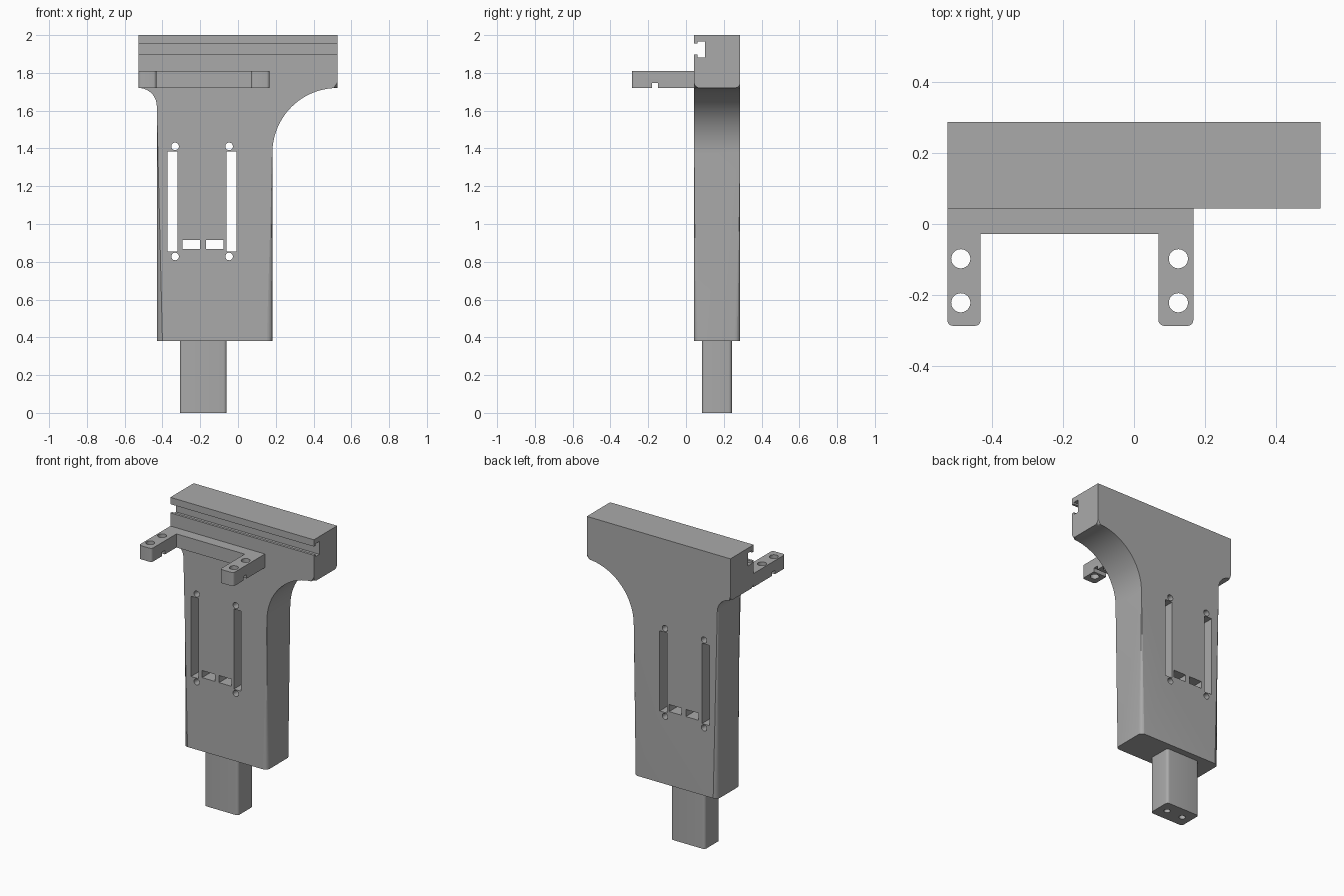
import bpy, bmesh, math

if "Cube" in bpy.data.objects:
    bpy.data.objects.remove(bpy.data.objects["Cube"])

grey = bpy.data.materials.new("plain_grey")
grey.diffuse_color = (0.4, 0.4, 0.4, 1)
grey.use_nodes = True
grey.node_tree.nodes["Principled BSDF"].inputs["Base Color"].default_value = grey.diffuse_color


def prism(bm, pts, axis, lo, hi):
    """Extrude a 2D profile along an axis."""
    def place(p, t):
        return {'x': (t, p[0], p[1]), 'y': (p[0], t, p[1]), 'z': (p[0], p[1], t)}[axis]
    a = [bm.verts.new(place(p, lo)) for p in pts]
    b = [bm.verts.new(place(p, hi)) for p in pts]
    bm.faces.new(a)
    bm.faces.new(b[::-1])
    n = len(pts)
    for i in range(n):
        bm.faces.new((a[i], b[i], b[(i + 1) % n], a[(i + 1) % n]))


def rect(x0, x1, y0, y1):
    return [(x0, y0), (x1, y0), (x1, y1), (x0, y1)]


def arc(cx, cy, r, a0, a1, n):
    return [(cx + r * math.cos(math.radians(a0 + (a1 - a0) * i / n)),
             cy + r * math.sin(math.radians(a0 + (a1 - a0) * i / n))) for i in range(n + 1)]


def circle(cx, cy, r):
    return arc(cx, cy, r, 0, 360, 32)[:-1]


def round_edges(bm, test, r, segs):
    edges = [e for e in bm.edges if test(e.verts[0].co, e.verts[1].co)]
    bmesh.ops.bevel(bm, geom=edges, offset=r, segments=segs, profile=0.5,
                    affect='EDGES', clamp_overlap=False)


def finish(name, bm):
    bmesh.ops.recalc_face_normals(bm, faces=bm.faces[:])
    me = bpy.data.meshes.new(name)
    bm.to_mesh(me)
    bm.free()
    me.materials.append(grey)
    ob = bpy.data.objects.new(name, me)
    bpy.context.collection.objects.link(ob)
    return ob


def cut(ob, cutter_bm):
    cutter = finish(ob.name + "_cutter", cutter_bm)
    cutter.hide_render = True
    mod = ob.modifiers.new("cut", 'BOOLEAN')
    mod.operation = 'DIFFERENCE'
    mod.solver = 'EXACT'
    mod.object = cutter
    bpy.ops.object.select_all(action='DESELECT')
    bpy.context.view_layer.objects.active = ob
    ob.select_set(True)
    bpy.ops.object.modifier_apply(modifier=mod.name)
    bpy.data.objects.remove(cutter)
    bpy.ops.object.shade_smooth_by_angle(angle=math.radians(30))


W, Y0, Y1 = 0.526, 0.043, 0.287        # half width, body front and back
L, R, ZB, ZH = -0.43, 0.182, 0.38, 1.72  # column sides, its base, head underside

# Body: wide head flowing into a column with concave arcs
rl, rr = L + W, W - R
profile = ([(-W, 2), (-W, ZH)] + arc(-W, ZH - rl, rl, 90, 0, 16)[1:] + [(L, ZB), (R, ZB)]
           + arc(W, ZH - rr, rr, 180, 90, 28) + [(W, 2)])
bm = bmesh.new()
prism(bm, profile, 'y', Y0, Y1)


def column_edge(a, b):
    same_y = abs(a.y - b.y) < 1e-5
    below = max(a.z, b.z) < ZH + 1e-4
    base = max(a.z, b.z) < ZB + 1e-4
    return same_y and below and not base


round_edges(bm, column_edge, 0.03, 6)
body = finish("body", bm)

# Body openings: long slots, screw holes, small windows and the T-groove
cb = bmesh.new()
for x0, x1, hx in ((-0.374, -0.319, -0.333), (-0.061, -0.008, -0.047)):
    prism(cb, rect(x0, x1, 0.854, 1.385), 'y', 0, 0.35)
    for hz in (0.828, 1.411):
        prism(cb, circle(hx, hz, 0.02), 'y', 0, 0.35)
for x0, x1 in ((-0.293, -0.2), (-0.169, -0.077)):
    prism(cb, rect(x0, x1, 0.868, 0.915), 'y', 0, 0.35)
prism(cb, [(0, 1.897), (0.06, 1.897), (0.06, 1.882), (0.1, 1.882),
           (0.1, 1.967), (0.06, 1.967), (0.06, 1.955), (0, 1.955)], 'x', -0.6, 0.6)
cut(body, cb)

# Bracket: U-shaped, with drilled arms and a groove underneath
bm = bmesh.new()
yf, yi, yb = -0.287, -0.028, 0.046
prism(bm, [(-W, yb), (-W, yf), (-0.432, yf), (-0.432, yi),
           (0.069, yi), (0.069, yf), (0.167, yf), (0.167, yb)], 'z', ZH, 1.81)
round_edges(bm, lambda a, b: max(a.y, b.y) < yf + 1e-4 and abs(a.z - b.z) > 0.05, 0.016, 5)
bracket = finish("bracket", bm)
cb = bmesh.new()
for x in (-0.488, 0.125):
    for y in (-0.098, -0.222):
        prism(cb, circle(x, y, 0.027), 'z', 1.6, 1.9)
prism(cb, rect(-0.18, -0.147, 1.65, 1.746), 'x', -0.6, 0.3)
cut(bracket, cb)

# Tenon: foot post with two blind holes in its end
bm = bmesh.new()
prism(bm, rect(-0.308, -0.06, 0.085, 0.243), 'z', 0, ZB)
round_edges(bm, lambda a, b: abs(a.z - b.z) > 0.1, 0.018, 5)
tenon = finish("tenon", bm)
cb = bmesh.new()
for x in (-0.244, -0.124):
    prism(cb, circle(x, 0.164, 0.02), 'z', -0.1, 0.15)
cut(tenon, cb)
